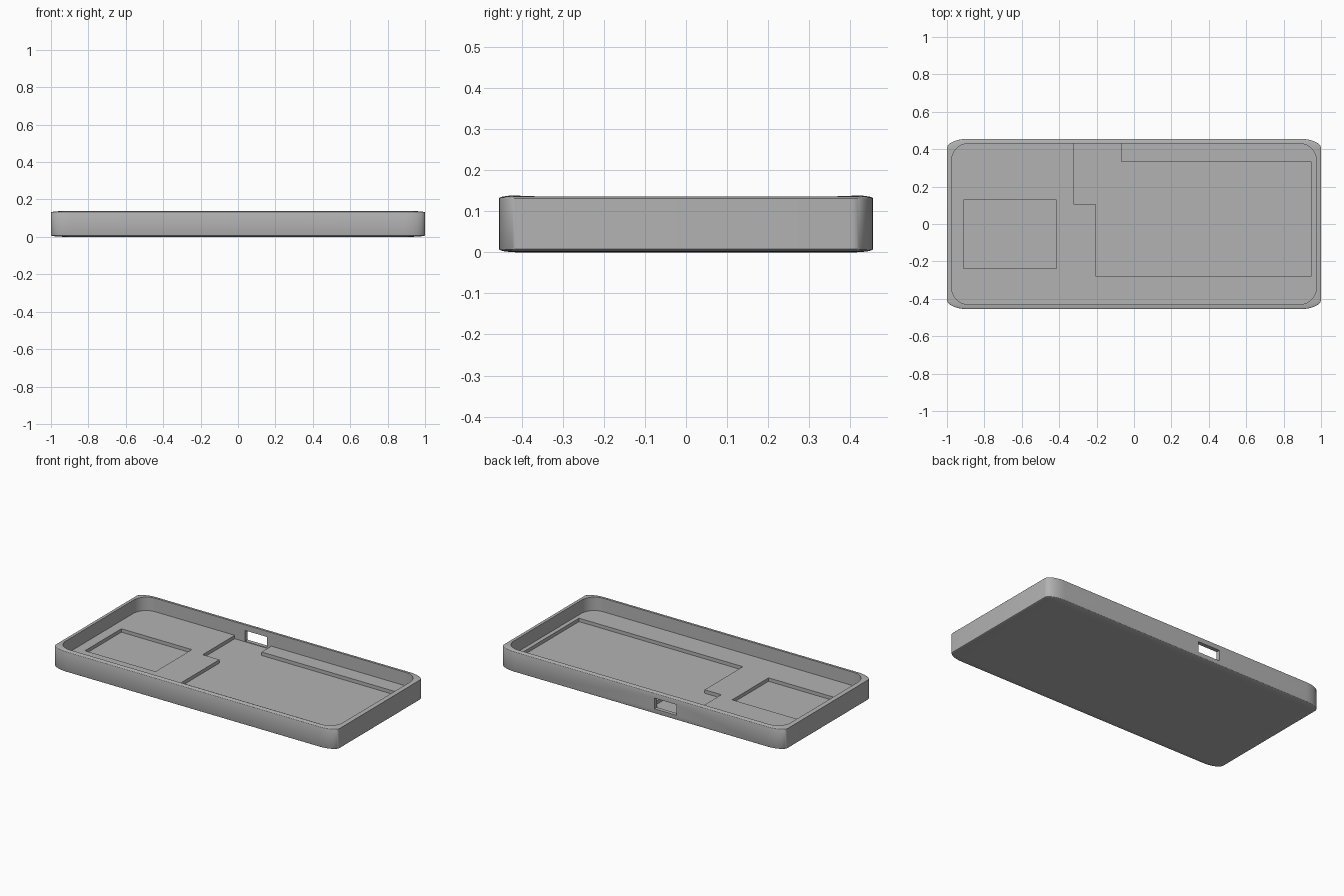
import bpy, bmesh, math

default = bpy.data.objects.get("Cube")
if default:
    bpy.data.objects.remove(default, do_unlink=True)

WIDTH, DEPTH, HEIGHT = 2.0, 0.91, 0.139
FLOOR, POCKET = 0.052, 0.03
INNER_X, INNER_Y, RADIUS = 0.975, 0.43, 0.09

grey = bpy.data.materials.new("plain grey")
grey.use_nodes = True
grey.diffuse_color = (0.45, 0.45, 0.45, 1)
grey.node_tree.nodes["Principled BSDF"].inputs["Base Color"].default_value = grey.diffuse_color


def add_object(name, bm):
    mesh = bpy.data.meshes.new(name)
    bmesh.ops.recalc_face_normals(bm, faces=bm.faces)
    bm.to_mesh(mesh)
    bm.free()
    mesh.materials.append(grey)
    obj = bpy.data.objects.new(name, mesh)
    bpy.context.collection.objects.link(obj)
    return obj


def prism(name, outline, low, high):
    """Extrude a flat outline between two heights."""
    bm = bmesh.new()
    base = bm.faces.new([bm.verts.new((x, y, low)) for x, y in outline])
    top = bmesh.ops.extrude_face_region(bm, geom=[base])["geom"]
    for v in top:
        if isinstance(v, bmesh.types.BMVert):
            v.co.z = high
    return add_object(name, bm)


def rectangle(x0, x1, y0, y1):
    return [(x0, y0), (x1, y0), (x1, y1), (x0, y1)]


def rounded_rectangle(hx, hy, r, steps=12):
    points = []
    for corner, (sx, sy) in enumerate([(1, 1), (-1, 1), (-1, -1), (1, -1)]):
        for i in range(steps + 1):
            a = math.pi / 2 * (corner + i / steps)
            points.append((sx * (hx - r) + r * math.cos(a), sy * (hy - r) + r * math.sin(a)))
    return points


# Outer shell: a rounded cube stretched to size, so its rounding stretches too
bm = bmesh.new()
bmesh.ops.create_cube(bm, size=1)
bmesh.ops.bevel(bm, geom=bm.edges[:], offset=0.055, segments=14, profile=0.5, affect='EDGES')
for v in bm.verts:
    v.co.x *= WIDTH
    v.co.y *= DEPTH
    v.co.z = (v.co.z + 0.5) * HEIGHT
tray = add_object("case_tray", bm)

# Hollows: main cavity, stepped board recess, small recess and back port
board_outline = [(-0.324, INNER_Y), (-0.324, 0.107), (-0.206, 0.107), (-0.206, -0.278),
                 (0.949, -0.278), (0.949, 0.332), (-0.067, 0.332), (-0.067, INNER_Y)]
cutters = [
    prism("cavity_cutter", rounded_rectangle(INNER_X, INNER_Y, RADIUS), FLOOR, 0.3),
    prism("board_recess_cutter", board_outline, POCKET, 0.09),
    prism("small_recess_cutter", rectangle(-0.912, -0.415, -0.238, 0.128), POCKET, 0.09),
    prism("port_cutter", rectangle(-0.25, -0.096, 0.38, 0.6), 0.034, 0.102),
]

bpy.ops.object.select_all(action='DESELECT')
tray.select_set(True)
bpy.context.view_layer.objects.active = tray
for cutter in cutters:
    cutter.hide_render = True
    cut = tray.modifiers.new(cutter.name, 'BOOLEAN')
    cut.operation = 'DIFFERENCE'
    cut.solver = 'EXACT'
    cut.object = cutter
    bpy.ops.object.modifier_apply(modifier=cut.name)
    bpy.data.objects.remove(cutter, do_unlink=True)

# Smooth the rounded edges, keep the cut edges crisp
bpy.ops.object.shade_smooth_by_angle(angle=math.radians(35))
